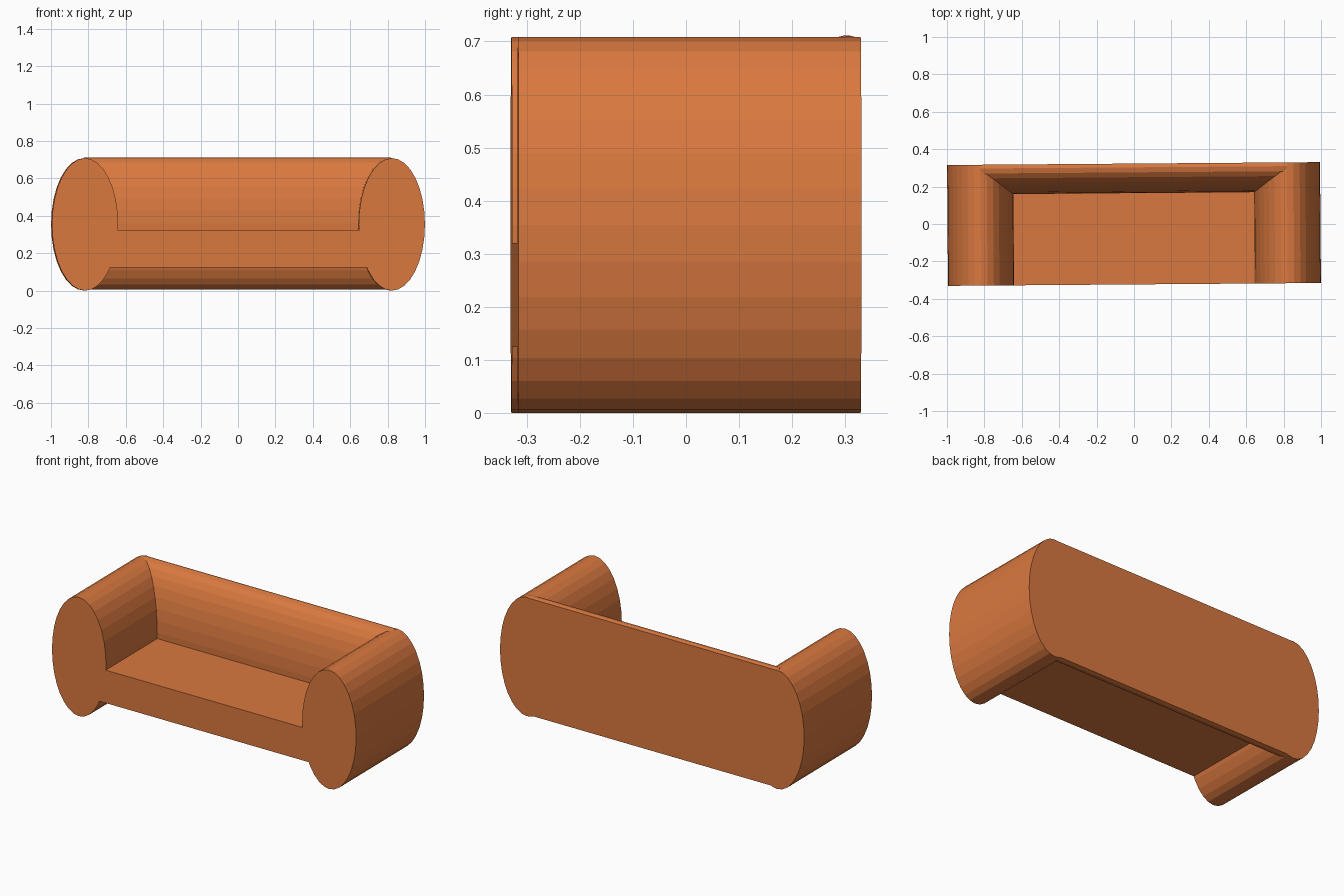
import bpy, bmesh
from math import pi
from mathutils import Matrix, Vector

if "Cube" in bpy.data.objects:
    bpy.data.objects.remove(bpy.data.objects["Cube"])

TURN = Matrix.Rotation(0.0077, 4, 'Z')   # the sofa stands very slightly turned
HALF_DEPTH = 0.323

fabric = bpy.data.materials.new("orange_fabric")
fabric.diffuse_color = (0.70, 0.19, 0.05, 1)
fabric.use_nodes = True
fabric.node_tree.nodes["Principled BSDF"].inputs["Base Color"].default_value = fabric.diffuse_color


def finish(name, bm):
    bmesh.ops.transform(bm, matrix=TURN, verts=bm.verts)
    bmesh.ops.recalc_face_normals(bm, faces=bm.faces)
    mesh = bpy.data.meshes.new(name)
    bm.to_mesh(mesh)
    bm.free()
    mesh.materials.append(fabric)
    obj = bpy.data.objects.new(name, mesh)
    bpy.context.collection.objects.link(obj)
    return obj


def bolster(axis, length, width, height, centre):
    """Upright oval 32-sided cylinder lying along the given axis."""
    bm = bmesh.new()
    bmesh.ops.create_cone(bm, cap_ends=True, segments=32,
                          radius1=0.5, radius2=0.5, depth=1)
    if axis == 'Y':
        turn, size = Matrix.Rotation(pi / 2, 4, 'X'), (width, length, height)
    else:
        turn, size = Matrix.Rotation(pi / 2, 4, 'Y'), (length, width, height)
    matrix = Matrix.Translation(centre) @ Matrix.Diagonal((*size, 1)) @ turn
    bmesh.ops.transform(bm, matrix=matrix, verts=bm.verts)
    return bm


# Oval arms
for side, sign in (("left", -1), ("right", 1)):
    finish(side + "_arm", bolster('Y', 2 * HALF_DEPTH, 0.354, 0.708,
                                  Vector((sign * 0.82, 0, 0.354))))

# Backrest: oval bolster sliced flat at the rear
back = bolster('X', 1.64, 0.276, 0.706, Vector((0, 0.303, 0.358)))
cut = bmesh.ops.bisect_plane(back, geom=back.verts[:] + back.edges[:] + back.faces[:],
                             plane_co=(0, HALF_DEPTH, 0), plane_no=(0, 1, 0),
                             clear_outer=True)
rim = [e for e in cut["geom_cut"] if isinstance(e, bmesh.types.BMEdge)]
bmesh.ops.holes_fill(back, edges=rim, sides=0)
finish("backrest", back)

# Seat block, flush with the arm fronts
seat = bmesh.new()
bmesh.ops.create_cube(seat, size=1)
bmesh.ops.transform(seat, verts=seat.verts,
                    matrix=Matrix.Translation((0, -0.0115, 0.2225))
                    @ Matrix.Diagonal((1.6, 0.623, 0.196, 1)))
finish("seat", seat)
